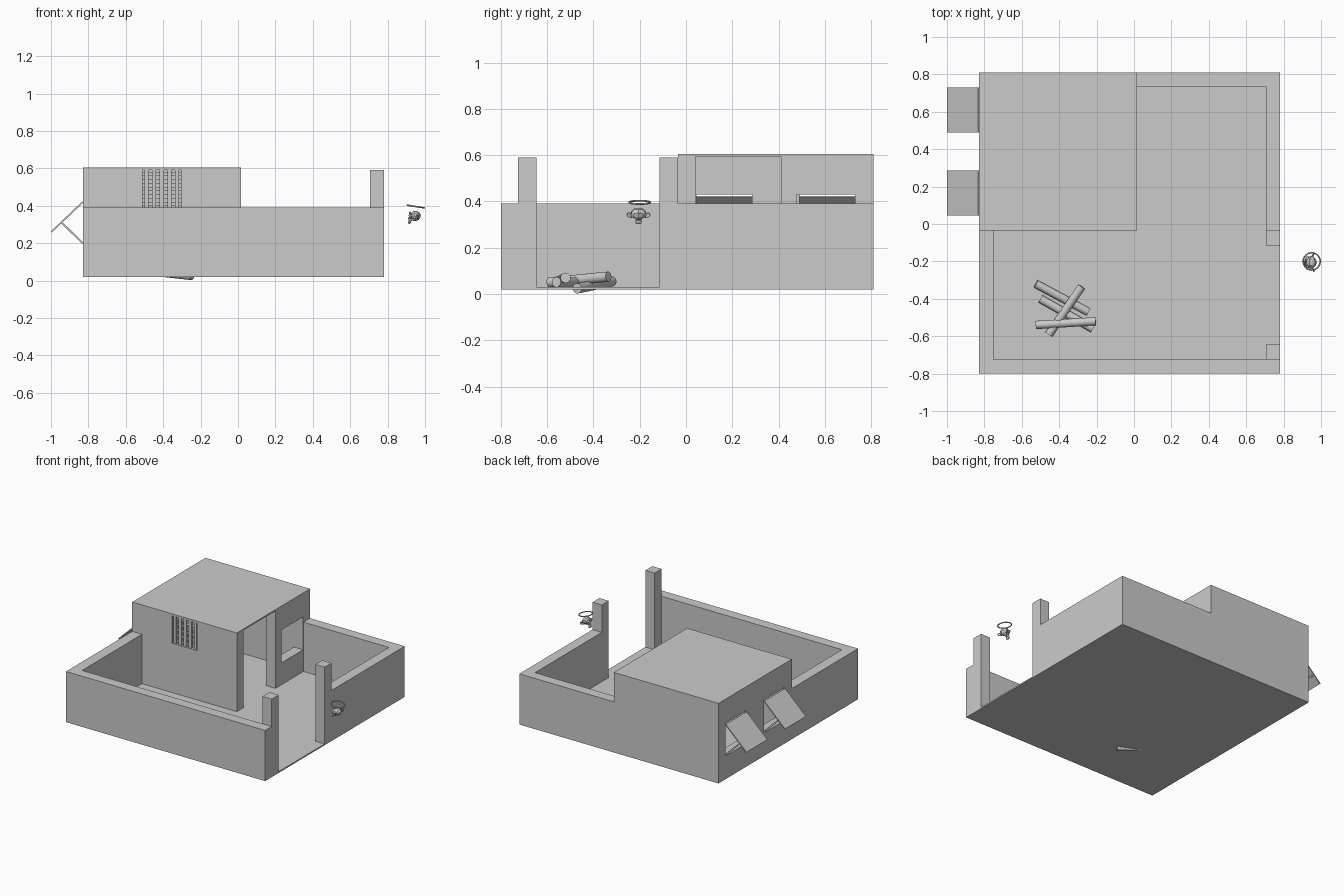
import bpy, math
from mathutils import Vector

if "Cube" in bpy.data.objects:
    bpy.data.objects.remove(bpy.data.objects["Cube"])

stone = bpy.data.materials.new("plain_grey")
stone.diffuse_color = (0.6, 0.6, 0.6, 1)
stone.use_nodes = True
stone.node_tree.nodes["Principled BSDF"].inputs["Base Color"].default_value = stone.diffuse_color


def finish(name):
    ob = bpy.context.object
    ob.name = name
    ob.data.materials.clear()
    ob.data.materials.append(stone)
    return ob


def box(name, x, y, z):
    """Axis-aligned box from (min, max) pairs."""
    bpy.ops.mesh.primitive_cube_add(size=1, location=[(a + b) / 2 for a, b in (x, y, z)])
    ob = finish(name)
    ob.scale = [b - a for a, b in (x, y, z)]
    bpy.ops.object.transform_apply(location=False, rotation=False, scale=True)
    return ob


def cut(target, x, y, z):
    """Cut a box-shaped hole and discard the cutter."""
    cutter = box("cutter", x, y, z)
    cutter.hide_render = True
    mod = target.modifiers.new("hole", 'BOOLEAN')
    mod.operation = 'DIFFERENCE'
    mod.solver = 'EXACT'
    mod.object = cutter
    bpy.context.view_layer.objects.active = target
    bpy.ops.object.modifier_apply(modifier=mod.name)
    bpy.data.objects.remove(cutter)


def slat(name, x0, z0, x1, z1, y, t):
    """Sloping flat board in the xz plane."""
    dx, dz = x1 - x0, z1 - z0
    ob = box(name, (-math.hypot(dx, dz) / 2, math.hypot(dx, dz) / 2), y, (-t / 2, t / 2))
    ob.location = ((x0 + x1) / 2, (y[0] + y[1]) / 2, (z0 + z1) / 2)
    ob.rotation_euler = (0, -math.atan2(dz, dx), 0)


def log(name, a, b, r):
    a, b = Vector(a), Vector(b)
    bpy.ops.mesh.primitive_cylinder_add(vertices=24, radius=r, depth=(b - a).length,
                                        location=(a + b) / 2)
    ob = finish(name)
    ob.rotation_euler = (b - a).to_track_quat('Z', 'Y').to_euler()
    bpy.ops.object.shade_smooth_by_angle(angle=math.radians(40))


# Floor and courtyard walls
L, R, F, B = -0.83, 0.78, -0.80, 0.81
H = (0.03, 0.39)
box("floor", (L, R), (F, B), (0.02, 0.03))
box("front_wall", (L, R), (F, -0.725), H)
box("left_wall", (L, -0.752), (-0.725, -0.035), H)
box("back_wall", (0.015, R), (0.735, B), H)
box("right_wall", (0.705, R), (-0.035, 0.735), H)

# Gate posts
for i, y in enumerate((-0.725, -0.115)):
    box(f"gate_post_{i}", (0.705, R), (y, y + 0.08), (0.03, 0.59))

# House: hollow shell with door and windows
house = box("house", (L, 0.015), (-0.035, B), (0.03, 0.605))
cut(house, (-0.755, -0.06), (0.04, 0.735), (0.02, 0.595))       # room
cut(house, (-0.2, 0.1), (0.04, 0.41), (0.02, 0.595))            # doorway
cut(house, (-0.2, 0.1), (0.48, 0.73), (0.19, 0.43))             # right window
cut(house, (-0.51, -0.305), (-0.1, 0.1), (0.39, 0.59))          # front window
windows = ((0.045, 0.285), (0.49, 0.73))
for y in windows:
    cut(house, (-0.9, -0.7), y, (0.19, 0.43))                   # left windows

# Lattice in the front window
for i in range(5):
    x = -0.51 + 0.205 * (i + 0.5) / 5
    z = 0.39 + 0.20 * (i + 0.5) / 5
    box(f"lattice_upright_{i}", (x - 0.011, x + 0.011), (-0.030, -0.015), (0.39, 0.59))
    box(f"lattice_rail_{i}", (-0.51, -0.305), (-0.020, -0.005), (z - 0.011, z + 0.011))

# Propped shutters over the left windows
for i, (a, b) in enumerate(windows):
    slat(f"shutter_{i}", -0.83, 0.42, -0.998, 0.26, (a, b), 0.008)
    for j, y in enumerate((a + 0.01, b - 0.02)):
        slat(f"shutter_prop_{i}_{j}", -0.83, 0.20, -0.945, 0.312, (y, y + 0.01), 0.01)

# Pile of logs
log("log_0", (-0.525, -0.32, 0.055), (-0.245, -0.47, 0.024), 0.022)
log("log_1", (-0.50, -0.40, 0.05), (-0.22, -0.56, 0.052), 0.022)
log("log_2", (-0.28, -0.335, 0.075), (-0.455, -0.59, 0.05), 0.022)
log("log_3", (-0.525, -0.54, 0.06), (-0.205, -0.52, 0.07), 0.022)

# Small floating head with a ring above it, facing the gate
bpy.ops.mesh.primitive_monkey_add(size=2, location=(0.942, -0.205, 0.336))
head = finish("floating_head")
head.scale = (0.038,) * 3
head.rotation_euler = (math.radians(-10), 0, math.radians(-90))
bpy.ops.mesh.primitive_torus_add(major_radius=0.046, minor_radius=0.004, major_segments=32,
                                 minor_segments=8, location=(0.95, -0.2, 0.396),
                                 rotation=(0, math.radians(9), 0))
finish("head_ring")
bpy.ops.object.shade_smooth_by_angle(angle=math.radians(60))
